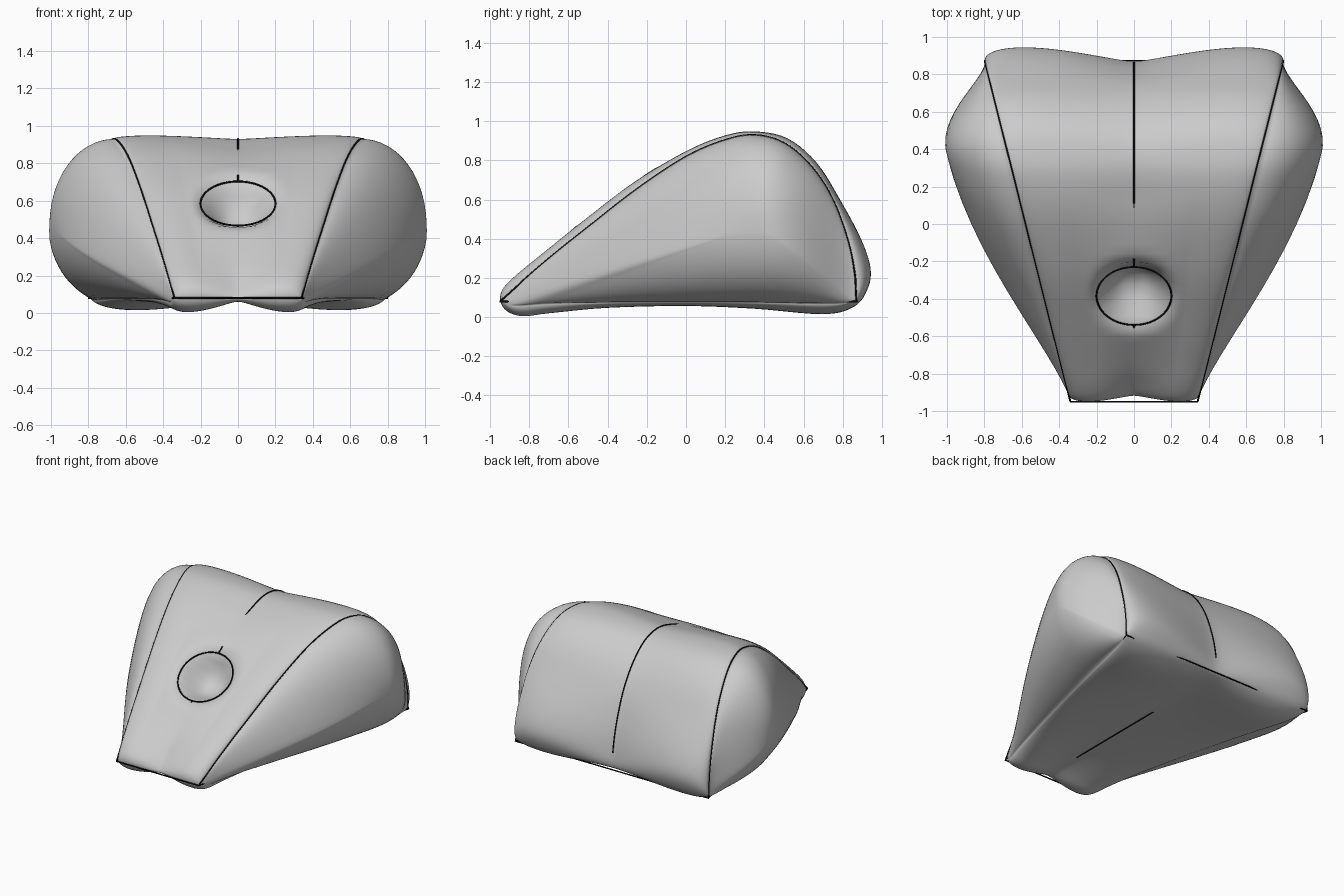
import bpy, bmesh, math
from mathutils import Vector

if "Cube" in bpy.data.objects:
    bpy.data.objects.remove(bpy.data.objects["Cube"])

# Side profile (y, z) at the seams, and the fuller profile between the seams
SEAM = [(-.915, .09), (-.86, .16), (-.7, .30), (-.5, .46), (-.25, .655), (0, .82),
        (.2, .905), (.35, .93), (.5, .89), (.64, .77), (.75, .60), (.83, .38),
        (.865, .2), (.865, .1), (.82, .075), (.7, .07), (.35, .075), (0, .075),
        (-.4, .075), (-.7, .07), (-.85, .06), (-.905, .065)]
FULL = [(-.95, .12), (-.89, .20), (-.72, .34), (-.52, .50), (-.27, .69), (0, .85),
        (.2, .93), (.35, .95), (.52, .915), (.67, .79), (.79, .60), (.90, .40),
        (.95, .25), (.93, .14), (.86, .05), (.7, .01), (.35, .04), (0, .055),
        (-.4, .045), (-.7, .015), (-.84, 0), (-.93, .04)]


def smooth_loop(pts, n=5):
    """Closed Catmull-Rom through the points."""
    out, m = [], len(pts)
    v = [Vector(p) for p in pts]
    for i in range(m):
        a, b, c, d = v[i - 1], v[i], v[(i + 1) % m], v[(i + 2) % m]
        for j in range(n):
            t = j / n
            out.append(.5 * (2 * b + (c - a) * t + (2 * a - 5 * b + 4 * c - d) * t * t
                             + (3 * b - a - 3 * c + d) * t ** 3))
    return out


def clamp(v):
    return max(0.0, min(1.0, v))


def half_width(y):
    return .34 + (y + .95) / 1.83 * .46


seam, full = smooth_loop(SEAM), smooth_loop(FULL)
mid = Vector((.37, .47))


def section(u):
    """Ring between the two side seams, u from -1 to 1."""
    ring = []
    edge = math.sqrt(max(0, 1 - u * u))
    g = 2 * (math.sqrt(u * u + .004) - .063) * edge
    for s, f in zip(seam, full):
        slope = clamp((.15 - s.x) / .3) * clamp((s.x + .9) / .35) * clamp((s.y - .12) / .1)
        p = s.lerp(f, g + (max(g, edge) - g) * slope)
        ring.append(Vector((u * half_width(p.x), p.x, p.y)))
    return ring


def side_dome(phi, side):
    """Ring of the bulging side panel, shrinking to its middle."""
    ring = []
    for s in seam:
        p = mid + (s - mid) * math.cos(phi)
        t = (mid.x - p.x) / 1.32 if p.x < mid.x else (p.x - mid.x) / .5
        x = half_width(p.x) + .33 * math.sin(phi) * max(0, 1 - t * t)
        ring.append(Vector((side * x, p.x, p.y)))
    return ring


# Inflated body
rings = [side_dome(math.pi / 2 * i / 16, -1) for i in range(15, 0, -1)]
rings += [section(math.sin(math.pi / 2 * i / 32)) for i in range(-32, 33)]
rings += [side_dome(math.pi / 2 * i / 16, 1) for i in range(1, 16)]
bm = bmesh.new()
vr = [[bm.verts.new(p) for p in r] for r in rings]
n = len(seam)
for a, b in zip(vr, vr[1:]):
    for i in range(n):
        j = (i + 1) % n
        bm.faces.new((a[i], a[j], b[j], b[i]))
for ring, x in ((vr[0], -1), (vr[-1], 1)):
    tip = bm.verts.new((x, mid.x, mid.y))
    for i in range(n):
        bm.faces.new((ring[i], ring[(i + 1) % n], tip))

# Dimple pressed into the front slope
inward = Vector((0, .6, -.8))
for v in bm.verts:
    q = math.sqrt((v.co.x / .2) ** 2 + ((v.co.y + .385) / .155) ** 2)
    if v.co.z > .3 and q < 1.3:
        k = clamp((1.3 - q) / 1.1)
        v.co += inward * .17 * k * k * (3 - 2 * k)
bmesh.ops.recalc_face_normals(bm, faces=bm.faces)
for f in bm.faces:
    f.smooth = True
mesh = bpy.data.meshes.new("cushion_body")
bm.to_mesh(mesh)
bm.free()
bpy.context.collection.objects.link(bpy.data.objects.new("cushion_body", mesh))

# Dark seam cords
dark = bpy.data.materials.new("seam_black")
dark.diffuse_color = (.005, .005, .005, 1)
dark.use_nodes = True
dark.node_tree.nodes["Principled BSDF"].inputs["Base Color"].default_value = dark.diffuse_color


def cord(name, pts, closed=False):
    cu = bpy.data.curves.new(name, 'CURVE')
    cu.dimensions = '3D'
    cu.bevel_depth = .005
    cu.bevel_resolution = 1
    sp = cu.splines.new('POLY')
    sp.points.add(len(pts) - 1)
    for p, co in zip(sp.points, pts):
        p.co = (*co, 1)
    sp.use_cyclic_u = closed
    cu.materials.append(dark)
    bpy.context.collection.objects.link(bpy.data.objects.new(name, cu))


arc = [(-.95, .08)] + [tuple(p) for p in seam[5:61]] + [(.87, .08)]
for side, label in ((-1, "left"), (1, "right")):
    cord("side_seam_" + label, [(side * half_width(y), y, z) for y, z in arc])
cord("base_seam", [(sx * half_width(y), y, .08) for sx, y in
                   ((-1, -.95), (1, -.95), (1, .875), (-1, .875))], True)
cord("centre_seam", [(0, p.x, p.y + .002) for p in seam[27:61]])
cord("base_centre_seam", [(0, -.6, .073), (0, .2, .073)])

# Ring around the dimple with its two short stitches
cord("dimple_ring", [(.2 * math.cos(a), -.385 + .155 * math.sin(a), .585 + .118 * math.sin(a))
                     for a in (math.tau * i / 64 for i in range(64))], True)
for label, y0, y1 in (("upper", -.23, -.185), ("lower", -.59, -.54)):
    cord("dimple_stitch_" + label, [(0, y, .585 + (y + .385) * .76) for y in (y0, y1)])
